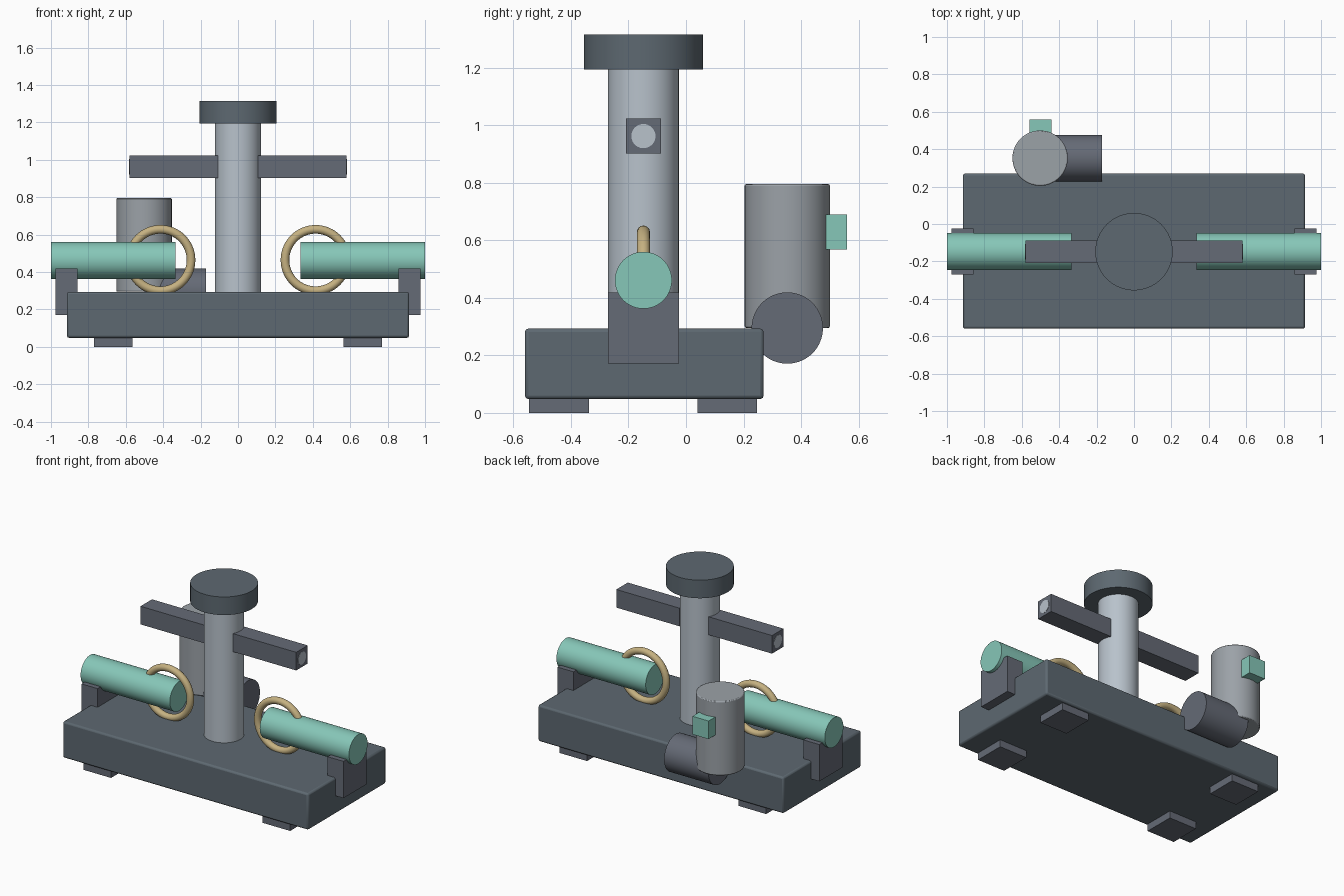
import bpy
from math import pi

if "Cube" in bpy.data.objects:
    bpy.data.objects.remove(bpy.data.objects["Cube"])

CY = -0.148   # y of the column, arms and side cylinders


def material(name, rgb):
    m = bpy.data.materials.new(name)
    m.diffuse_color = (*rgb, 1)
    m.use_nodes = True
    m.node_tree.nodes["Principled BSDF"].inputs["Base Color"].default_value = m.diffuse_color
    return m


slate = material("slate", (0.11, 0.14, 0.165))
dark = material("dark_grey", (0.13, 0.145, 0.18))
steel = material("steel", (0.48, 0.54, 0.60))
grey = material("mid_grey", (0.33, 0.36, 0.39))
green = material("green", (0.24, 0.57, 0.48))
gold = material("gold", (0.56, 0.44, 0.22))


def finish(name, mat, bevel=0):
    ob = bpy.context.object
    ob.name = name
    ob.data.materials.append(mat)
    if bevel:
        mod = ob.modifiers.new("bevel", 'BEVEL')
        mod.width, mod.segments, mod.limit_method = bevel, 2, 'ANGLE'
    bpy.ops.object.shade_smooth_by_angle()
    return ob


def box(name, x, y, z, mat, bevel=0):
    """Box from (min, max) ranges on each axis."""
    bpy.ops.mesh.primitive_cube_add(size=1, location=[sum(r) / 2 for r in (x, y, z)])
    bpy.context.object.scale = [abs(r[1] - r[0]) for r in (x, y, z)]
    bpy.ops.object.transform_apply(location=False, rotation=False, scale=True)
    return finish(name, mat, bevel)


def cyl(name, r, start, length, mat, axis='Z', bevel=0):
    """Cylinder growing from start along +Z or +X."""
    x, y, z = start
    if axis == 'X':
        loc, rot = (x + length / 2, y, z), (0, pi / 2, 0)
    else:
        loc, rot = (x, y, z + length / 2), (0, 0, 0)
    bpy.ops.mesh.primitive_cylinder_add(vertices=64, radius=r, depth=length,
                                        location=loc, rotation=rot)
    return finish(name, mat, bevel)


# Base slab
box("base", (-0.915, 0.915), (-0.56, 0.27), (0.048, 0.293), slate, 0.012)

# Central column and cap
cyl("column", 0.123, (0, CY, 0.28), 0.93, steel)
cyl("column_cap", 0.207, (0, CY, 1.193), 0.122, slate)

for side, s in (("left", -1), ("right", 1)):
    # Feet
    for end, y in (("front", (-0.545, -0.337)), ("back", (0.04, 0.247))):
        box(f"{end}_{side}_foot", sorted((s * 0.565, s * 0.77)), y, (0, 0.055), dark)

    # Square arm with a round pin in its end
    box(f"{side}_arm", sorted((s * 0.108, s * 0.58)),
        (CY - 0.061, CY + 0.061), (0.902, 1.024), dark)
    cyl(f"{side}_arm_pin", 0.042, (s * 0.51 - 0.072, CY, 0.962), 0.144, steel, 'X')

    # Bracket, side cylinder and ring
    box(f"{side}_bracket", sorted((s * 0.857, s * 0.976)),
        (CY - 0.123, CY + 0.123), (0.171, 0.419), dark)
    cyl(f"{side}_cylinder", 0.099, (s * 0.6675 - 0.3325, CY, 0.461), 0.665, green, 'X')
    bpy.ops.mesh.primitive_torus_add(location=(s * 0.415, CY, 0.464), rotation=(pi / 2, 0, 0),
                                     major_radius=0.164, minor_radius=0.023,
                                     major_segments=64, minor_segments=16)
    finish(f"{side}_ring", gold)

# Rear motor: lying cylinder, upright cylinder and block
cyl("rear_pipe", 0.124, (-0.50, 0.352, 0.295), 0.33, dark, 'X')
cyl("rear_canister", 0.148, (-0.502, 0.352, 0.295), 0.5, grey, bevel=0.006)
box("canister_block", (-0.56, -0.44), (0.44, 0.56), (0.568, 0.69), green)
